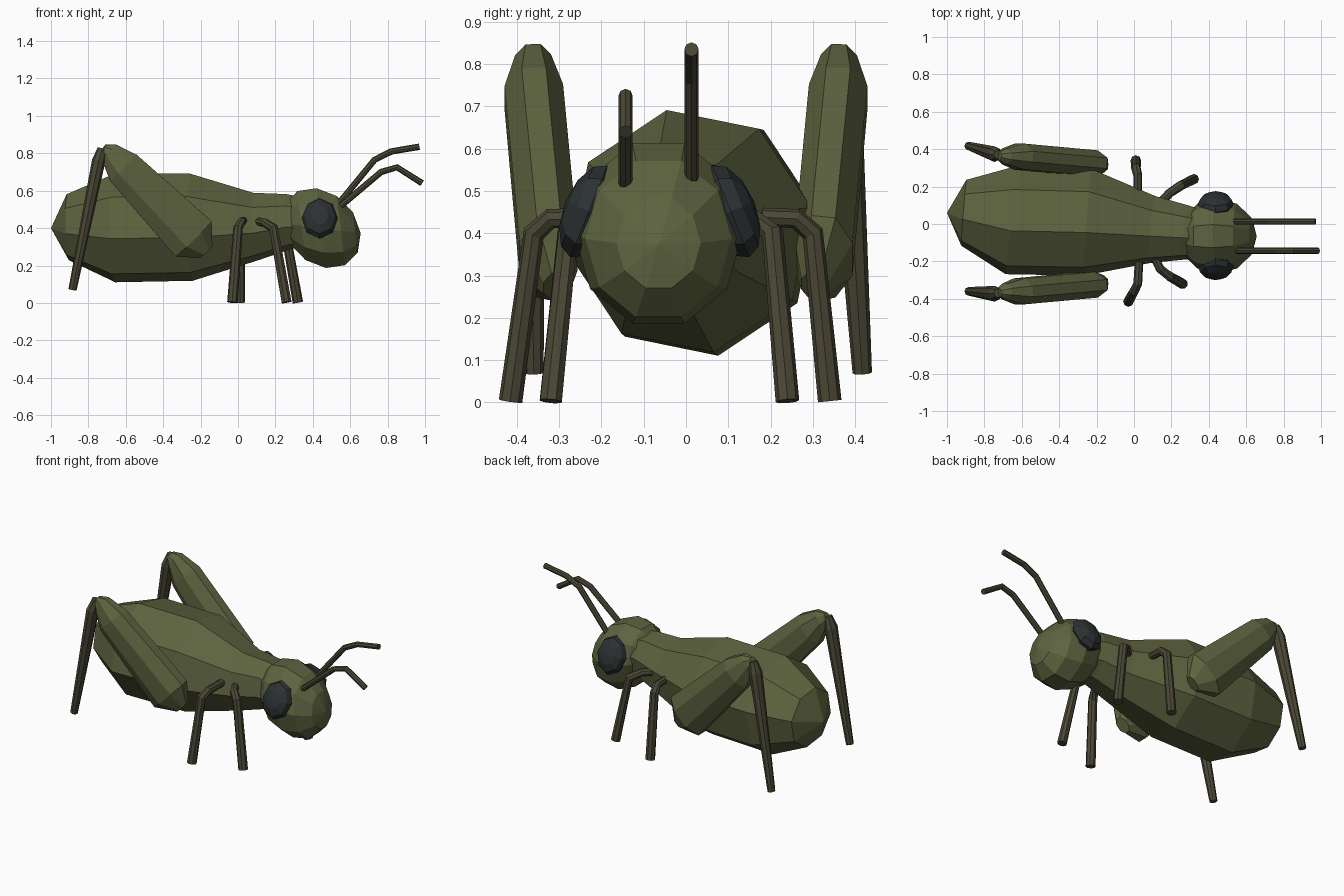
import bpy, bmesh, math
from mathutils import Vector, Matrix

if "Cube" in bpy.data.objects:
    bpy.data.objects.remove(bpy.data.objects["Cube"])


def material(name, rgb):
    m = bpy.data.materials.new(name)
    m.diffuse_color = (*rgb, 1)
    m.use_nodes = True
    m.node_tree.nodes["Principled BSDF"].inputs["Base Color"].default_value = m.diffuse_color
    return m


GREEN = material("green", (0.11, 0.125, 0.05))
BROWN = material("brown", (0.07, 0.064, 0.036))
DARK = material("dark", (0.024, 0.03, 0.032))


def finish(name, bm, mat):
    bmesh.ops.remove_doubles(bm, verts=bm.verts, dist=1e-5)
    bmesh.ops.recalc_face_normals(bm, faces=bm.faces)
    me = bpy.data.meshes.new(name)
    bm.to_mesh(me)
    bm.free()
    me.materials.append(mat)
    ob = bpy.data.objects.new(name, me)
    bpy.context.collection.objects.link(ob)
    return ob


def loft(name, path, radii, mat, sides=8, phase=0.0, ref=None):
    """Skin rings along a path; radii are (across, up) pairs."""
    pts = [Vector(p) for p in path]
    if ref is None:
        ref = (pts[1] - pts[0]).cross(pts[-1] - pts[-2])
    ref = Vector(ref).normalized()
    bm = bmesh.new()
    rings = []
    for i, (p, (ra, rb)) in enumerate(zip(pts, radii)):
        t = Vector()
        if i > 0:
            t += (p - pts[i - 1]).normalized()
        if i < len(pts) - 1:
            t += (pts[i + 1] - p).normalized()
        t.normalize()
        w = t.cross(ref).normalized()
        u = w.cross(t)
        angles = [math.radians(phase) + math.tau * k / sides for k in range(sides)]
        rings.append([bm.verts.new(p + u * ra * math.cos(a) + w * rb * math.sin(a))
                      for a in angles])
    for a, b in zip(rings, rings[1:]):
        for k in range(sides):
            j = (k + 1) % sides
            bm.faces.new((a[k], a[j], b[j], b[k]))
    bm.faces.new(rings[0])
    bm.faces.new(rings[-1])
    return finish(name, bm, mat)


def ball(name, matrix, mat, segments, rings):
    bm = bmesh.new()
    bmesh.ops.create_uvsphere(bm, u_segments=segments, v_segments=rings, radius=1)
    bmesh.ops.transform(bm, matrix=matrix, verts=bm.verts)
    return finish(name, bm, mat)


def rot(deg, axis):
    return Matrix.Rotation(math.radians(deg), 4, axis)


Y = (0, 1, 0)

# Body, slightly curved sideways, tapering to the neck
body_r = [0, 0.18, 0.295, 0.292, 0.183, 0.15, 0.12]
loft("body",
     [(-1, 0.06, 0.4), (-0.91, 0.06, 0.405), (-0.66, 0.02, 0.4), (-0.25, 0.01, 0.405),
      (0.1, -0.03, 0.41), (0.27, -0.045, 0.435), (0.42, -0.065, 0.43)],
     [(r, r) for r in body_r], GREEN, phase=11, ref=Y)

# Head, stretched along a forward-down diagonal
tilt = rot(52, 'Y')
stretch = tilt @ Matrix.Diagonal((0.245, 0.2, 0.19, 1)) @ tilt.inverted()
ball("head", Matrix.Translation((0.445, -0.065, 0.4)) @ stretch @ rot(90, 'Y'),
     GREEN, 10, 6)

for side, s in (("left", 1), ("right", -1)):
    # Eye
    ball("eye_" + side,
         Matrix.Translation((0.437, -0.062 + s * 0.168, 0.452)) @ rot(s * 22, 'X')
         @ Matrix.Diagonal((0.096, 0.06, 0.117, 1)) @ rot(90, 'X'),
         DARK, 8, 6)
    # Hind thigh
    loft("hind_thigh_" + side,
         [(-0.722, s * 0.365, 0.826), (-0.69, s * 0.362, 0.805), (-0.612, s * 0.36, 0.722),
          (-0.24, s * 0.325, 0.345), (-0.172, s * 0.305, 0.275)],
         [(0.025, 0.025), (0.046, 0.06), (0.075, 0.108), (0.075, 0.146), (0.035, 0.05)],
         GREEN, phase=22.5, ref=Y)
    # Hind shin
    foot_y = 0.417 if s > 0 else -0.36
    loft("hind_shin_" + side,
         [(-0.725, s * 0.37, 0.825), (-0.745, s * 0.373, 0.76), (-0.885, foot_y, 0.07)],
         [(0.025, 0.025), (0.042, 0.036), (0.023, 0.022)], BROWN, ref=Y)

# Walking legs: hip, two knee bends, foot
legs = {
    "front_leg_left": [(0.08, 0.05, 0.43), (0.19, 0.165, 0.43), (0.25, 0.205, 0.4), (0.32, 0.24, 0.003)],
    "front_leg_right": [(0.07, -0.1, 0.44), (0.14, -0.24, 0.43), (0.19, -0.28, 0.4), (0.26, -0.32, 0.003)],
    "middle_leg_left": [(0.02, 0.13, 0.44), (0.02, 0.26, 0.435), (0.01, 0.3, 0.4), (0.01, 0.34, 0.003)],
    "middle_leg_right": [(0.03, -0.15, 0.44), (0.02, -0.32, 0.435), (0, -0.36, 0.4), (-0.03, -0.415, 0.003)],
}
for name, path in legs.items():
    loft(name, path, [(r, r) for r in (0.022, 0.024, 0.026, 0.028)], BROWN)

# Antennae
feelers = {
    "antenna_left": (0.013, [(0.48, 0.46), (0.73, 0.765), (0.82, 0.81), (0.97, 0.835)]),
    "antenna_right": (-0.143, [(0.48, 0.46), (0.765, 0.7), (0.85, 0.725), (0.985, 0.64)]),
}
for name, (y, path) in feelers.items():
    loft(name, [(x, y, z) for x, z in path], [(0.017, 0.017)] * 4, BROWN, ref=Y)
